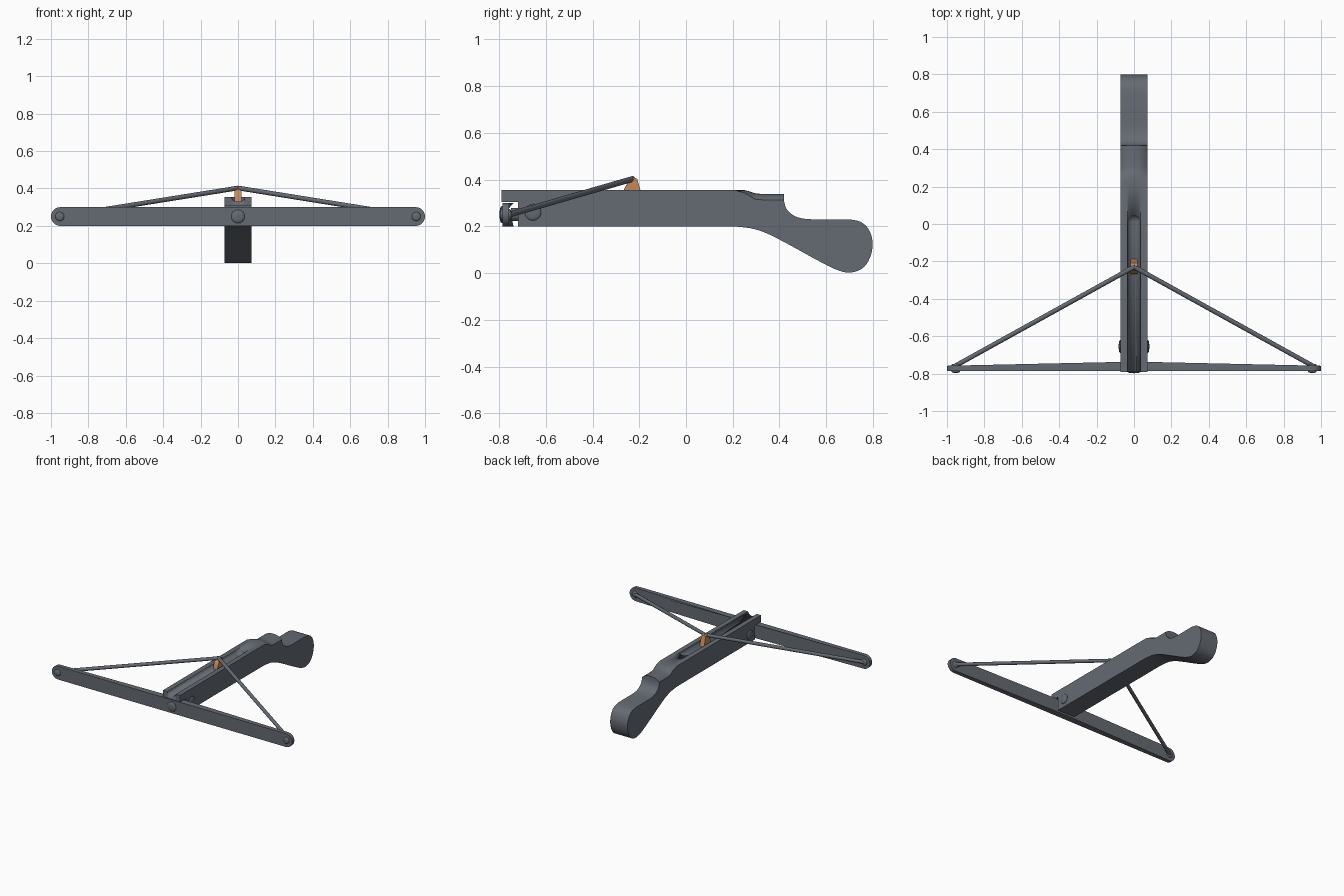
import bpy, bmesh, math
from mathutils import Vector, Matrix

if "Cube" in bpy.data.objects:
    bpy.data.objects.remove(bpy.data.objects["Cube"])


def material(name, rgb):
    m = bpy.data.materials.new(name)
    m.use_nodes = True
    m.diffuse_color = (*rgb, 1)
    m.node_tree.nodes["Principled BSDF"].inputs["Base Color"].default_value = (*rgb, 1)
    return m


GREY = material("slate grey", (0.13, 0.147, 0.172))
TAN = material("warm tan", (0.55, 0.25, 0.105))


def make(name, bm, mat, angle=35):
    bmesh.ops.recalc_face_normals(bm, faces=bm.faces[:])
    mesh = bpy.data.meshes.new(name)
    bm.to_mesh(mesh)
    bm.free()
    mesh.materials.append(mat)
    ob = bpy.data.objects.new(name, mesh)
    bpy.context.collection.objects.link(ob)
    bpy.ops.object.select_all(action='DESELECT')
    ob.select_set(True)
    bpy.context.view_layer.objects.active = ob
    bpy.ops.object.shade_smooth_by_angle(angle=math.radians(angle))
    return ob


def loft(rings):
    """Closed rings of points joined into a capped solid."""
    bm = bmesh.new()
    vs = [[bm.verts.new(p) for p in r] for r in rings]
    n = len(vs[0])
    for a, b in zip(vs, vs[1:]):
        for i in range(n):
            bm.faces.new((a[i], a[(i + 1) % n], b[(i + 1) % n], b[i]))
    bm.faces.new(vs[0])
    bm.faces.new(vs[-1])
    return bm


def smooth(points, steps=4):
    """Catmull-Rom curve through the points."""
    p = [Vector(q) for q in [points[0], *points, points[-1]]]
    out = []
    for i in range(1, len(p) - 2):
        for k in range(steps):
            t = k / steps
            out.append(0.5 * (2 * p[i] + (p[i + 1] - p[i - 1]) * t
                       + (2 * p[i - 1] - 5 * p[i] + 4 * p[i + 1] - p[i + 2]) * t * t
                       + (3 * p[i] - p[i - 1] - 3 * p[i + 1] + p[i + 2]) * t ** 3))
    return [tuple(v) for v in out] + [tuple(points[-1])]


# Stock: side profile lofted across x, crowned along the top of the neck
top = smooth([(0.25, 0.355), (0.27, 0.35), (0.30, 0.341), (0.34, 0.338)])
hollow = smooth([(0.42, 0.305), (0.432, 0.272), (0.465, 0.244), (0.51, 0.232), (0.56, 0.23)])
butt = smooth([(0.70, 0.23), (0.75, 0.218), (0.785, 0.182), (0.799, 0.125), (0.787, 0.065),
               (0.755, 0.02), (0.70, 0.002), (0.64, 0.016), (0.56, 0.056), (0.44, 0.122),
               (0.35, 0.168), (0.28, 0.191), (0.20, 0.2)])
profile = ([(-0.79, 0.355), (0.21, 0.355)] + top + [(0.42, 0.338)] + hollow + butt
           + [(-0.72, 0.2), (-0.72, 0.305), (-0.79, 0.305)])


def crown(x, y, z):
    t = min(max((y - 0.21) / 0.08, 0), 1)
    on_top = z > 0.33 and 0.21 < y < 0.425
    return z - 0.025 * t * abs(x / 0.072) ** 2.5 if on_top else z


HALF = 0.072
rings = []
for k in range(13):
    x = HALF * math.sin(math.pi / 2 * (k / 6 - 1))
    rings.append([(x, y, crown(x, y, z)) for y, z in profile])
stock = make("stock", loft(rings), GREY)

# Round-bottomed bolt groove, cut with a stretched capsule
bm = bmesh.new()
ball = bmesh.ops.create_uvsphere(bm, u_segments=24, v_segments=16, radius=0.036)["verts"]
bmesh.ops.scale(bm, vec=(1, 1, 0.78), verts=ball)
twin = [v for v in bmesh.ops.duplicate(bm, geom=bm.verts[:] + bm.edges[:] + bm.faces[:])["geom"]
        if isinstance(v, bmesh.types.BMVert)]
bmesh.ops.translate(bm, vec=(0, -1, 0), verts=twin)
points = [v.co.copy() + Vector((0, 0.012, 0.357)) for v in bm.verts]
bm.free()
bm = bmesh.new()
for p in points:
    bm.verts.new(p)
hull = bmesh.ops.convex_hull(bm, input=bm.verts[:])
bmesh.ops.delete(bm, geom=list({g for g in hull["geom_interior"] + hull["geom_unused"]
                                if isinstance(g, bmesh.types.BMVert)}), context='VERTS')
cutter = make("groove_cutter", bm, GREY)
cutter.hide_render = True
cutter.hide_set(True)
cut = stock.modifiers.new("groove", 'BOOLEAN')
cut.operation = 'DIFFERENCE'
cut.solver = 'EXACT'
cut.object = cutter

# Bow: flat round-ended limb, thicker towards the middle
outline = []
for side in (1, -1):
    for k in range(17):
        a = math.pi * (k / 16 - 0.5)
        outline.append((side * (0.95 + 0.05 * math.cos(a)), side * 0.05 * math.sin(a) + 0.25))
    for x in (0.5, 0.1, -0.1, -0.5):
        outline.append((side * x, 0.25 + side * 0.05))


def back(x):
    return -0.738 - 0.02 * max(0, abs(x) - 0.1) / 0.9


bow = make("bow", loft([[(x, -0.786, z) for x, z in outline],
                        [(x, back(x), z) for x, z in outline]]), GREY)


# Domed rivets and pins
def rivet(name, loc, direction, radius, height):
    d = Vector(direction)
    rot = d.to_track_quat('Z', 'Y').to_matrix()
    rs = []
    for r, h in ((1, -0.4), (1, 0.25), (0.9, 0.6), (0.68, 0.85), (0.35, 0.97), (0.08, 1)):
        rs.append([Vector(loc) + rot @ Vector((radius * r * math.cos(a), radius * r * math.sin(a), height * h))
                   for a in [2 * math.pi * i / 24 for i in range(24)]])
    make(name, loft(rs), GREY, 40)


rivet("bow_centre_rivet", (0, -0.786, 0.25), (0, -1, 0), 0.036, 0.012)
for name, s in (("left", 1), ("right", -1)):
    rivet(name + "_stock_rivet", (s * HALF, -0.655, 0.26), (s, 0, 0), 0.035, 0.01)
    rivet(name + "_bow_front_rivet", (s * 0.953, -0.786, 0.25), (0, -1, 0), 0.024, 0.01)
    rivet(name + "_bow_back_rivet", (s * 0.953, -0.757, 0.25), (0, 1, 0), 0.024, 0.01)


def rod(name, a, b, radius):
    a, b = Vector(a), Vector(b)
    bm = bmesh.new()
    m = Matrix.Translation((a + b) / 2) @ (b - a).to_track_quat('Z', 'Y').to_matrix().to_4x4()
    bmesh.ops.create_cone(bm, cap_ends=True, segments=16, radius1=radius, radius2=radius,
                          depth=(b - a).length, matrix=m)
    make(name, bm, GREY, 40)


# Pin holding the bow to the stock, and the two drawn string halves
rod("bow_mount_pin", (0, -0.75, 0.25), (0, -0.70, 0.25), 0.028)
for name, s in (("left", 1), ("right", -1)):
    rod(name + "_string", (s * 0.953, -0.757, 0.25), (-s * 0.003, -0.228, 0.403), 0.0125)

# Trigger nut holding the string
nut = [(-0.268, 0.33), (-0.266, 0.358), (-0.243, 0.398), (-0.225, 0.41), (-0.209, 0.404), (-0.188, 0.33)]
make("trigger_nut", loft([[(x, y, z) for y, z in nut] for x in (-0.018, 0.018)]), TAN)
